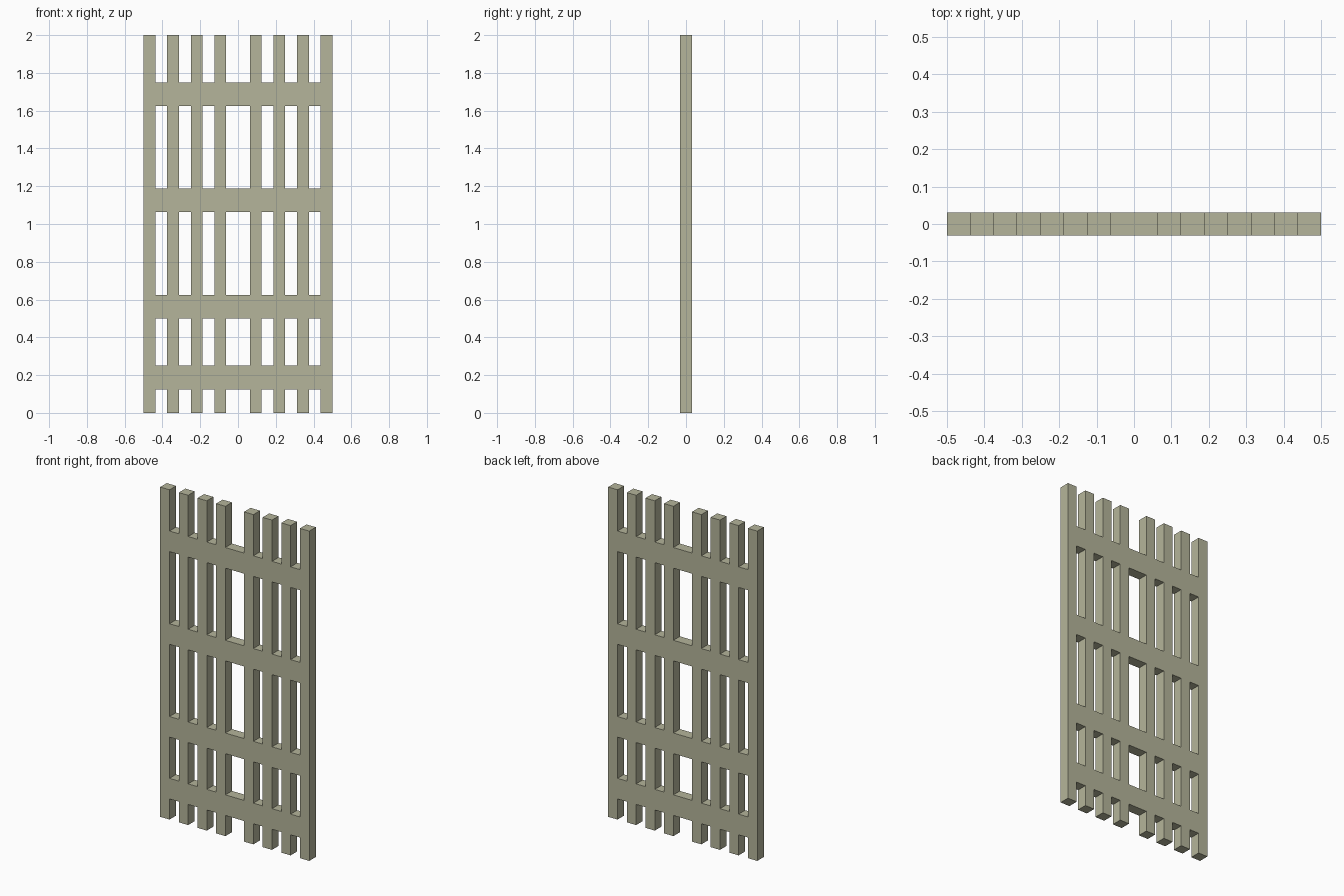
import bpy
import bmesh

if "Cube" in bpy.data.objects:
    bpy.data.objects.remove(bpy.data.objects["Cube"])

U = 1 / 16  # slat width and thickness

# Upright slats (left half mirrored to the right) and cross rails
left = [(-0.5 + 2 * U * i, -0.5 + 2 * U * i + U) for i in range(4)]
slats = left + [(-b, -a) for a, b in reversed(left)]
rails = [(z, z + 2 * U) for z in (0.125, 0.5, 1.0625, 1.625)]

mat = bpy.data.materials.new("pale olive grey")
mat.diffuse_color = (0.46, 0.46, 0.325, 1)
mat.use_nodes = True
mat.node_tree.nodes["Principled BSDF"].inputs["Base Color"].default_value = mat.diffuse_color


def inside(v, spans):
    return any(a < v < b for a, b in spans)


# Lattice sheet: fill each grid cell covered by a slat or a rail
xs = sorted({v for s in slats for v in s})
zs = sorted({0.0, 2.0} | {v for r in rails for v in r})
bm = bmesh.new()
for x0, x1 in zip(xs, xs[1:]):
    for z0, z1 in zip(zs, zs[1:]):
        if inside((x0 + x1) / 2, slats) or inside((z0 + z1) / 2, rails):
            corners = ((x0, z0), (x1, z0), (x1, z1), (x0, z1))
            bm.faces.new([bm.verts.new((x, 0, z)) for x, z in corners])
bmesh.ops.remove_doubles(bm, verts=bm.verts[:], dist=0.001)
mesh = bpy.data.meshes.new("lattice_panel")
bm.to_mesh(mesh)
bm.free()
mesh.materials.append(mat)

# Thicken the sheet into flush bars
panel = bpy.data.objects.new("lattice_panel", mesh)
bpy.context.collection.objects.link(panel)
solid = panel.modifiers.new("thickness", 'SOLIDIFY')
solid.thickness = U
solid.offset = 0
